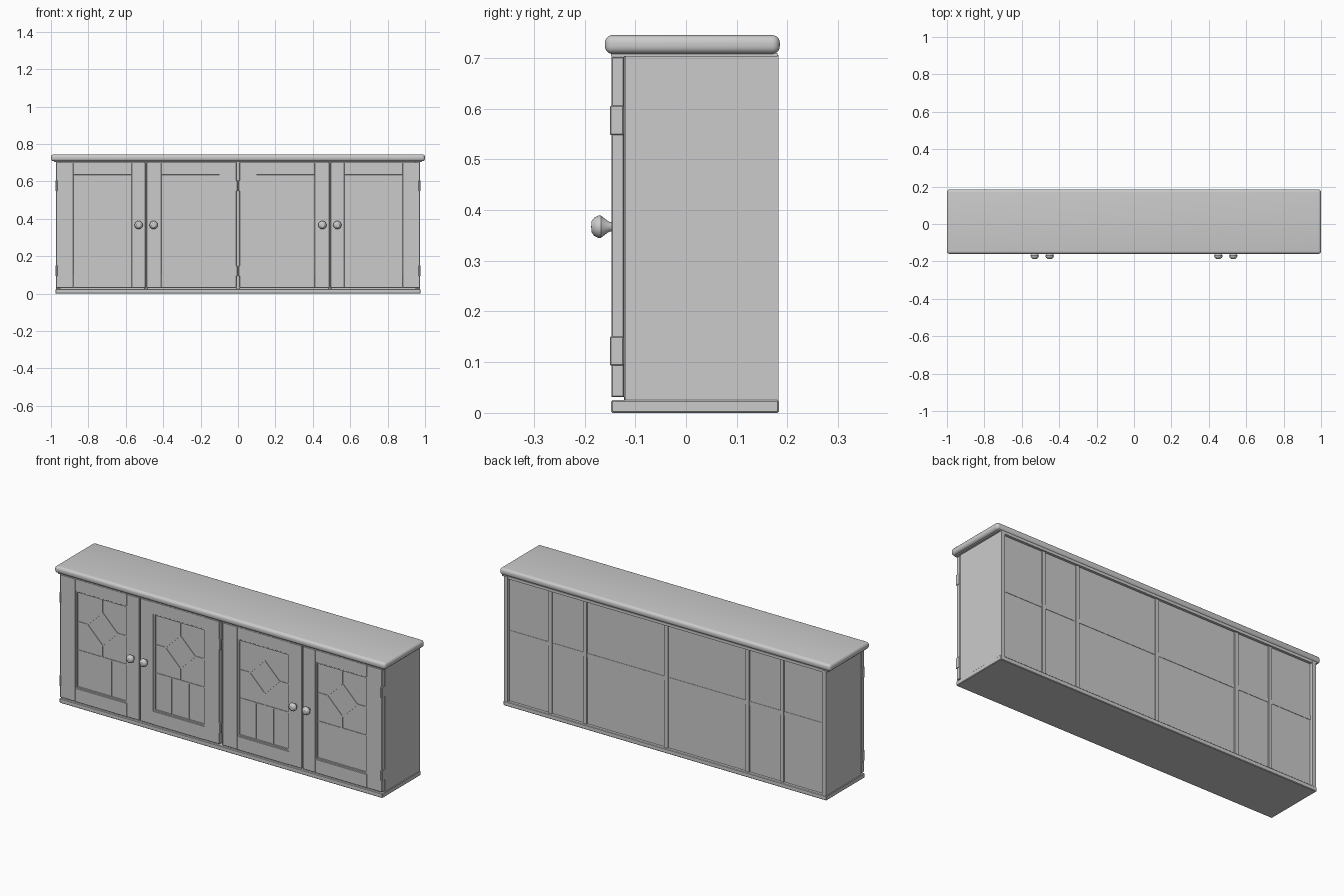
import bpy, bmesh
from math import pi
from mathutils import Matrix

old = bpy.data.objects.get("Cube")
if old:
    bpy.data.objects.remove(old)

grey = bpy.data.materials.new("plain grey")
grey.use_nodes = True
grey.diffuse_color = (0.6, 0.6, 0.6, 1)
grey.node_tree.nodes["Principled BSDF"].inputs["Base Color"].default_value = (0.6, 0.6, 0.6, 1)


def finish(name, bm, smooth=False):
    mesh = bpy.data.meshes.new(name)
    bmesh.ops.recalc_face_normals(bm, faces=bm.faces)
    bm.to_mesh(mesh)
    bm.free()
    mesh.materials.append(grey)
    obj = bpy.data.objects.new(name, mesh)
    bpy.context.collection.objects.link(obj)
    if smooth:
        bpy.ops.object.select_all(action='DESELECT')
        obj.select_set(True)
        bpy.context.view_layer.objects.active = obj
        bpy.ops.object.shade_smooth_by_angle()
    return obj


def box(name, x, y, z, bevel=0.0, segments=1, turn=0.0):
    """Box from (min, max) ranges, optionally bevelled and turned about y."""
    bm = bmesh.new()
    bmesh.ops.create_cube(bm, size=1)
    bmesh.ops.scale(bm, vec=(x[1] - x[0], y[1] - y[0], z[1] - z[0]), verts=bm.verts)
    if bevel:
        bmesh.ops.bevel(bm, geom=bm.edges[:], offset=bevel, segments=segments,
                        profile=0.5, affect='EDGES')
    bmesh.ops.rotate(bm, matrix=Matrix.Rotation(turn, 3, 'Y'), verts=bm.verts)
    bmesh.ops.translate(bm, vec=(sum(x) / 2, sum(y) / 2, sum(z) / 2), verts=bm.verts)
    return finish(name, bm, segments > 1)


def around(c, width):
    return (c - width / 2, c + width / 2)


def knob(name, x):
    """Turned knob: flared neck with a domed face."""
    profile = [(0, -0.145), (0.009, -0.145), (0.010, -0.152), (0.022, -0.168),
               (0.022, -0.173), (0.018, -0.181), (0.011, -0.186), (0, -0.187)]
    bm = bmesh.new()
    verts = [bm.verts.new((x + r, y, 0.367)) for r, y in profile]
    edges = [bm.edges.new(pair) for pair in zip(verts, verts[1:])]
    bmesh.ops.spin(bm, geom=verts + edges, cent=(x, 0, 0.367), axis=(0, 1, 0),
                   angle=2 * pi, steps=24, use_merge=True)
    bmesh.ops.remove_doubles(bm, verts=bm.verts, dist=0.0001)
    finish(name, bm, True)


# Worktop and plinth
box("worktop", (-1, 1), (-0.16, 0.185), (0.708, 0.745), 0.015, 5)
box("worktop_underside", (-0.985, 0.985), (-0.148, 0.18), (0.703, 0.71))
box("plinth", (-0.976, 0.976), (-0.148, 0.183), (0, 0.025), 0.003)

# Carcass with a recessed back
box("back_panel", (-0.96, 0.96), (0.155, 0.166), (0.02, 0.705))
box("back_top_rail", (-0.96, 0.96), (0.15, 0.18), (0.695, 0.706))
box("shelf", (-0.96, 0.96), (-0.11, 0.168), around(0.4, 0.022))
box("centre_divider", around(0, 0.022), (-0.122, 0.172), (0.02, 0.705))


# Leaded diamond pane centred on cx
def leaded_pane(prefix, cx):
    box(prefix + "_pane", around(cx, 0.33), (-0.134, -0.128), (0.095, 0.645))
    lead, w, cz, r = (-0.137, -0.133), 0.006, 0.465, 0.09
    box(prefix + "_top_lead", around(cx, w), lead, (cz + r, 0.635))
    box(prefix + "_lower_lead", around(cx, w), lead, (0.31, cz - r))
    box(prefix + "_cross_lead", around(cx, 0.31), lead, around(0.31, w))
    for side, label in ((-1, "right"), (1, "left")):
        ends = sorted((cx + side * r, cx + side * 0.156))
        box(f"{prefix}_{label}_side_lead", ends, lead, around(cz, w))
        box(f"{prefix}_{label}_bar", around(cx + side * 0.053, w), lead, (0.105, 0.31))
        for up, level in ((-1, "lower"), (1, "upper")):
            box(f"{prefix}_{label}_{level}_diamond_lead", around(cx + side * r / 2, r * 1.414),
                lead, around(cz + up * r / 2, w), turn=side * up * pi / 4)


# Framed door spanning x0..x1 around the window w0..w1
def door(prefix, x0, x1, w0, w1):
    y, z = (-0.147, -0.122), (0.031, 0.702)
    box(prefix + "_right_stile", (x0, w0), y, z, 0.002)
    box(prefix + "_left_stile", (w1, x1), y, z, 0.002)
    box(prefix + "_bottom_rail", (w0 - 0.001, w1 + 0.001), y, (z[0], 0.105), 0.001)
    box(prefix + "_top_rail", (w0 - 0.001, w1 + 0.001), y, (0.635, z[1]), 0.001)
    # Narrow bead inside the frame
    bead, b = (-0.142, -0.13), 0.007
    box(prefix + "_right_bead", (w0, w0 + b), bead, (0.105, 0.635))
    box(prefix + "_left_bead", (w1 - b, w1), bead, (0.105, 0.635))
    box(prefix + "_bottom_bead", (w0, w1), bead, (0.105, 0.105 + b))
    box(prefix + "_top_bead", (w0, w1), bead, (0.635 - b, 0.635))
    leaded_pane(prefix, (w0 + w1) / 2)


# Parts mirrored on both halves
for s, half in ((-1, "right"), (1, "left")):
    def span(a, b):
        return sorted((s * a, s * b))

    box(half + "_side_wall", span(0.95, 0.973), (-0.12, 0.182), (0.02, 0.706))
    box(half + "_divider", span(0.48, 0.502), (-0.121, 0.172), (0.02, 0.705))
    box(half + "_back_batten", span(0.69, 0.71), (0.15, 0.172), (0.02, 0.705))
    door(half + "_inner_door", *span(0.009, 0.488), *span(0.1, 0.41))
    door(half + "_outer_door", *span(0.494, 0.973), *span(0.57, 0.88))
    knob(half + "_inner_knob", s * 0.451)
    knob(half + "_outer_knob", s * 0.531)
    for z, level in ((0.122, "lower"), (0.577, "upper")):
        box(f"{half}_outer_{level}_hinge", span(0.966, 0.976), (-0.15, -0.123),
            around(z, 0.058), 0.002)
        box(f"{half}_inner_{level}_hinge", span(0.004, 0.012), (-0.15, -0.123),
            around(z, 0.058), 0.002)
